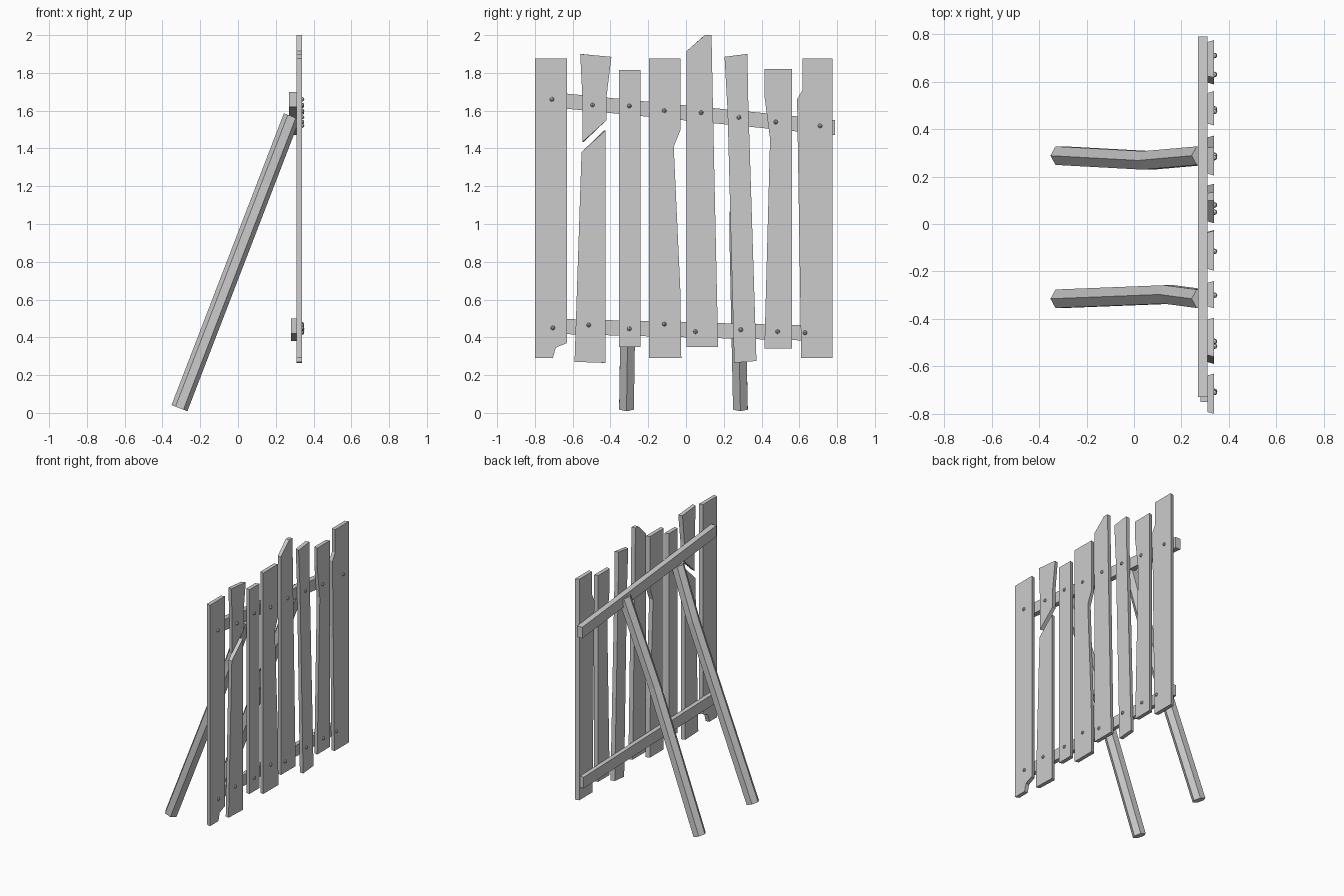
import bpy, bmesh
from mathutils import Vector
from math import cos, sin, pi

cube = bpy.data.objects.get("Cube")
if cube:
    bpy.data.objects.remove(cube, do_unlink=True)

grey = bpy.data.materials.new("plain grey")
grey.use_nodes = True
grey.diffuse_color = (0.6, 0.6, 0.6, 1)
grey.node_tree.nodes["Principled BSDF"].inputs["Base Color"].default_value = (0.6, 0.6, 0.6, 1)

BACK, FACE = 0.31, 0.338


def finish(bm, name):
    bmesh.ops.recalc_face_normals(bm, faces=bm.faces)
    mesh = bpy.data.meshes.new(name)
    bm.to_mesh(mesh)
    bm.free()
    mesh.materials.append(grey)
    obj = bpy.data.objects.new(name, mesh)
    bpy.context.collection.objects.link(obj)
    return obj


def loft(name, rings):
    """Skin a solid through rings of points and cap both ends."""
    bm = bmesh.new()
    loops = [[bm.verts.new(p) for p in ring] for ring in rings]
    n = len(loops[0])
    for a, b in zip(loops, loops[1:]):
        for i in range(n):
            j = (i + 1) % n
            bm.faces.new((a[i], a[j], b[j], b[i]))
    bm.faces.new(loops[0])
    bm.faces.new(loops[-1])
    return finish(bm, name)


def plank(name, outline):
    """Board from a (y, z) outline, slightly narrower at the back."""
    ys = [y for y, z in outline]
    mid, half = (min(ys) + max(ys)) / 2, (max(ys) - min(ys)) / 2
    k = 1 - 0.008 / half
    loft(name, [[(BACK, mid + (y - mid) * k, z) for y, z in outline],
                [(FACE, y, z) for y, z in outline]])


# Upright boards, each with its own chips and breaks
plank("plank_1", [(-.80, .29), (-.705, .29), (-.69, .345), (-.63, .37), (-.63, 1.875), (-.80, 1.875)])
plank("plank_2_lower", [(-.59, .27), (-.426, .265), (-.426, 1.495), (-.553, 1.38)])
plank("plank_2_upper", [(-.548, 1.435), (-.42, 1.55), (-.42, 1.68), (-.395, 1.885), (-.56, 1.9), (-.548, 1.66)])
plank("plank_3", [(-.355, .35), (-.24, .35), (-.24, 1.815), (-.355, 1.815)])
plank("plank_4", [(-.197, .29), (-.025, .29), (-.03, .65), (-.065, 1.41), (-.028, 1.5), (-.028, 1.875), (-.197, 1.875)])
plank("plank_5", [(.003, .35), (.17, .35), (.145, 1.5), (.135, 2), (.10, 2), (.003, 1.915)])
plank("plank_6", [(.255, .265), (.373, .275), (.33, 1.63), (.325, 1.9), (.204, 1.885), (.22, 1.6)])
plank("plank_7", [(.415, .34), (.56, .34), (.56, 1.82), (.415, 1.82), (.415, 1.68), (.445, 1.45)])
plank("plank_8", [(.61, .29), (.775, .29), (.775, 1.875), (.617, 1.875), (.617, 1.71), (.588, 1.66)])

# Sloping rails behind the boards
for name, back, start, end in (("upper_rail", .27, (-.73, 1.70), (.79, 1.55)),
                               ("lower_rail", .28, (-.75, .50), (.76, .46))):
    loft(name, [[(back, y, z - .08), (BACK, y, z - .08), (BACK, y, z), (back, y, z)]
                for y, z in (start, end)])

# Slightly bent six-sided props
foot, head = Vector((-.31, 0, .025)), Vector((.285, 0, 1.57))
across = (head - foot).cross(Vector((0, 1, 0))).normalized()
for name, y, bend, at in (("right_prop", -.315, .018, .77), ("left_prop", .288, -.02, .62)):
    rings = []
    for t, shift in ((0, 0), (at, bend), (1, 0)):
        c = foot.lerp(head, t) + Vector((0, y + shift, 0))
        rings.append([c + .045 * (across * cos(i * pi / 3) + Vector((0, sin(i * pi / 3), 0)))
                      for i in range(6)])
    loft(name, rings)

# Nail heads
upper = [(-.71, 1.66), (-.495, 1.63), (-.30, 1.625), (-.115, 1.60), (.08, 1.59), (.28, 1.565), (.475, 1.54), (.71, 1.52)]
lower = [(-.705, .45), (-.515, .465), (-.30, .445), (-.115, .47), (.05, .43), (.29, .44), (.485, .43), (.63, .425)]
for row, spots in (("upper", upper), ("lower", lower)):
    for i, (y, z) in enumerate(spots, 1):
        bm = bmesh.new()
        bmesh.ops.create_uvsphere(bm, u_segments=8, v_segments=4, radius=.012)
        bmesh.ops.translate(bm, verts=bm.verts, vec=(FACE + .001, y, z))
        finish(bm, f"{row}_nail_{i}")
